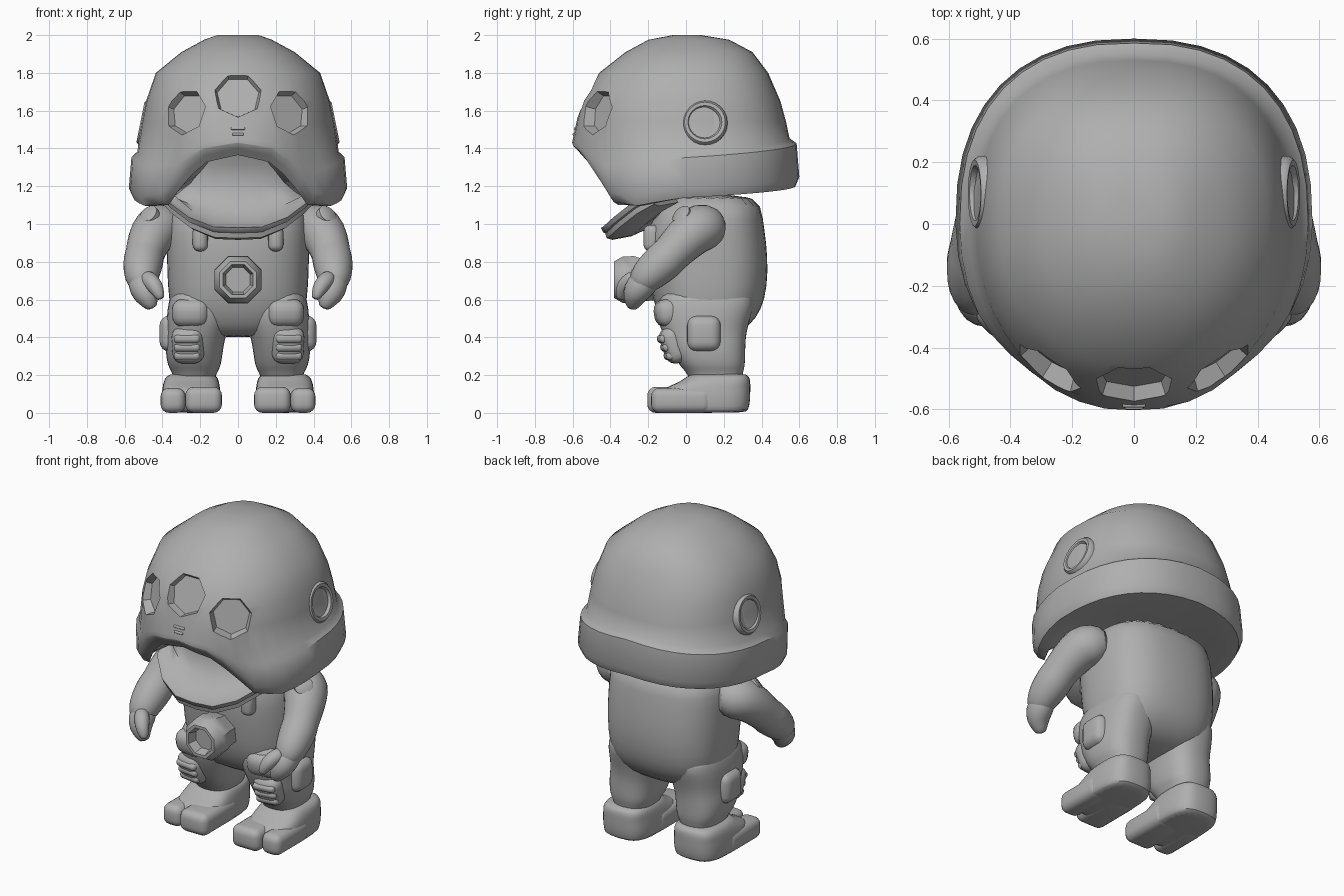
import bpy, bmesh, math
from mathutils import Vector, Matrix

cube = bpy.data.objects.get("Cube")
if cube:
    bpy.data.objects.remove(cube, do_unlink=True)

grey = bpy.data.materials.new("plain_grey")
grey.use_nodes = True
COLOUR = (0.43, 0.43, 0.43, 1)
grey.diffuse_color = COLOUR
grey.node_tree.nodes["Principled BSDF"].inputs["Base Color"].default_value = COLOUR


def finish(name, bm, mirror=False, subsurf=0, angle=50):
    """Turn a bmesh into a shaded object, optionally mirrored across x."""
    bmesh.ops.recalc_face_normals(bm, faces=bm.faces)
    mesh = bpy.data.meshes.new(name)
    bm.to_mesh(mesh)
    bm.free()
    mesh.materials.append(grey)
    obj = bpy.data.objects.new(name, mesh)
    bpy.context.collection.objects.link(obj)
    if mirror:
        obj.modifiers.new("mirror", 'MIRROR').use_clip = False
    if subsurf:
        sub = obj.modifiers.new("smooth", 'SUBSURF')
        sub.levels = sub.render_levels = subsurf
    shade(obj, angle)
    return obj


def shade(obj, angle):
    bpy.ops.object.select_all(action='DESELECT')
    obj.select_set(True)
    bpy.context.view_layer.objects.active = obj
    bpy.ops.object.shade_smooth_by_angle(angle=math.radians(angle))


def loft(name, rings, **kw):
    """Skin a list of equal closed rings and cap both ends."""
    bm = bmesh.new()
    vs = [[bm.verts.new(p) for p in r] for r in rings]
    for a, b in zip(vs, vs[1:]):
        for i in range(len(a)):
            j = (i + 1) % len(a)
            bm.faces.new((a[i], a[j], b[j], b[i]))
    bm.faces.new(vs[0])
    bm.faces.new(vs[-1])
    return finish(name, bm, **kw)


def power(v, n):
    return math.copysign(abs(v) ** (2 / n), v)


def oval(x0, x1, y0, y1, z, n=2.6, seg=24):
    """Horizontal superellipse ring filling the given bounds."""
    out = []
    for k in range(seg):
        a = 2 * math.pi * k / seg
        out.append(((x0 + x1) / 2 + (x1 - x0) / 2 * power(math.sin(a), n),
                    (y0 + y1) / 2 - (y1 - y0) / 2 * power(math.cos(a), n), z))
    return out


def frame(pos, direction):
    return Matrix.Translation(pos) @ Vector(direction).to_track_quat('Z', 'Y').to_matrix().to_4x4()


def circle(m, r, h, seg, spin=0.0):
    return [m @ Vector((r * math.cos(a), r * math.sin(a), h))
            for a in (2 * math.pi * (k + spin) / seg - math.pi / 2 for k in range(seg))]


def lathe(name, profile, seg, pos, direction, spin=0.0, **kw):
    m = frame(pos, direction)
    return loft(name, [circle(m, r, h, seg, spin) for r, h in profile], **kw)


def tube(name, path, seg=14, **kw):
    """Limb along points (x, y, z, radius) with rounded ends."""
    pts = [Vector(p[:3]) for p in path]
    rings = []
    last = len(path) - 1
    for i, p in enumerate(path):
        d = pts[min(i + 1, last)] - pts[max(i - 1, 0)]
        m, r = frame(pts[i], d), p[3]
        if i == 0:
            rings.append(circle(m, r * .6, -r * .7, seg))
        rings.append(circle(m, r, 0, seg))
        if i == last:
            rings.append(circle(m, r * .6, r * .7, seg))
    return loft(name, rings, subsurf=1, **kw)


def block(name, pos, size, bevel, tilt=0, turn=0, **kw):
    """Rounded box, tilted about x and turned about z (degrees)."""
    bm = bmesh.new()
    bmesh.ops.create_cube(bm, size=1)
    bmesh.ops.scale(bm, vec=size, verts=bm.verts)
    bmesh.ops.bevel(bm, geom=bm.edges[:], offset=bevel, segments=4, profile=.5, affect='EDGES')
    m = Matrix.Rotation(math.radians(turn), 4, 'Z') @ Matrix.Rotation(math.radians(tilt), 4, 'X')
    bmesh.ops.transform(bm, matrix=Matrix.Translation(pos) @ m, verts=bm.verts)
    return finish(name, bm, **kw)


def lerp(table, t):
    """Piecewise linear lookup in rows (key, value...) sorted by key."""
    t = min(max(t, table[0][0]), table[-1][0])
    for a, b in zip(table, table[1:]):
        if t <= b[0]:
            f = (t - a[0]) / (b[0] - a[0])
            return [u + (v - u) * f for u, v in zip(a[1:], b[1:])]


# Helmet: height, front, back and side reach
reach = [(1.1, .54, .57, .55), (1.2, .555, .572, .55), (1.42, .605, .555, .53), (1.54, .58, .53, .51),
         (1.65, .553, .5, .487), (1.8, .46, .435, .435), (1.91, .32, .352, .3),
         (1.975, .2, .23, .18), (2.0, .07, .08, .11)]
# Angle from the front: rim height, band top height, band thickness
rim = [(0, 1.4, 1.46, 0), (19, 1.36, 1.43, 0), (31, 1.27, 1.37, 0), (44, 1.12, 1.3, .01),
       (62, 1.095, 1.34, .022), (90, 1.14, 1.38, .028), (180, 1.2, 1.455, .032)]
SEG = 40


def shell(height, scale=1, band=0):
    """Helmet ring; height is a function of (rim, band top, frontness)."""
    out = []
    for k in range(SEG):
        a = 2 * math.pi * k / SEG
        deg = math.degrees(min(a, 2 * math.pi - a))
        low, top, thick = lerp(rim, deg)
        z = height(low, top, max(0, 1 - deg / 60))
        front, back, side = lerp(reach, z)
        n = 2.15 if deg < 90 else 2.4
        depth = (front if deg < 90 else back) + thick * band
        out.append((scale * (side + thick * band) * power(math.sin(a), n),
                    -scale * depth * power(math.cos(a), n), z))
    return out


levels = [row[0] for row in reach[:2:-1]]
rings = [shell(lambda l, t, f, z=z: z) for z in levels]
rings += [shell(lambda l, t, f: t),
          shell(lambda l, t, f: t - .028, 1, 1),
          shell(lambda l, t, f: l + .05 - .02 * f, 1, 1),
          shell(lambda l, t, f: l, .96, 1),
          shell(lambda l, t, f: l - .035 * min(1, 2 * f), .92),
          shell(lambda l, t, f: l + .1 * min(1, 2 * f), .87),
          shell(lambda l, t, f: 1.2 + .3 * f, .5)]
helmet = loft("helmet", rings)

# Three seven-sided recesses cut into the brow
for pos, aim, r in [((0, -.53, 1.69), (0, -.9, .36), .138),
                    ((.28, -.47, 1.595), (.5, -.8, .2), .13),
                    ((-.28, -.47, 1.595), (-.5, -.8, .2), .13)]:
    cutter = lathe("eye_cutter", [(r * .82, -.05), (r, .01), (r * 1.04, .12)], 7, pos, aim)
    cutter.hide_render = True
    cut = helmet.modifiers.new("eye_cut", 'BOOLEAN')
    cut.operation, cut.solver, cut.object = 'DIFFERENCE', 'EXACT', cutter
    bpy.context.view_layer.objects.active = helmet
    bpy.ops.object.modifier_apply(modifier=cut.name)
    bpy.data.objects.remove(cutter, do_unlink=True)
shade(helmet, 42)

# Round ear caps and small marks between the eyes
lathe("ear_cap", [(.12, -.04), (.12, .008), (.108, .022), (.09, .02), (.08, .004)], 24,
      (.495, .1, 1.535), (1, 0, .2), mirror=True)
for z, w in ((1.505, .075), (1.475, .06)):
    block("nose_mark", (0, -.58 - (1.5 - z) * .25, z), (w, .03, .014), .006)

# Lower jaw: lip points, swept as a section with a concave mouth lining
lip = [(0, -.45, .98), (.13, -.44, .985), (.26, -.385, 1.035), (.36, -.29, 1.11), (.41, -.2, 1.16)]
lip = [(-x, y, z) for x, y, z in lip[:0:-1]] + lip
loft("lower_jaw", [[(x * .93, y + .035, z + .005), (x, y, z), (x * .99, y + .012, z - .025),
                    (x * .96, y + .022, z - .028), (x * .97, y + .03, z - .055),
                    (x * .92, y + .06, z - .064), (x * .85, y + .16, z - .045),
                    (x * .75, -.1, z + .04), (x * .8, y * .35, 1.38), (x * .85, y * .65, 1.39),
                    (x * .9, y * .56, 1.31), (x * .92, y * .52, 1.21), (x * .9, y * .62, z * .5 + .58),
                    (x * .9, y * .82, z + .03)] for x, y, z in lip])

# Torso: height, half width, front, back
torso = [(.4, .16, -.03, .2), (.43, .27, -.09, .3), (.5, .345, -.14, .375), (.6, .37, -.18, .422),
         (.75, .378, -.2, .438), (.9, .38, -.215, .428), (1.02, .375, -.2, .41), (1.17, .34, -.12, .39)]
loft("torso", [oval(-w, w, f, b, z) for z, w, f, b in torso], subsurf=1)

# Eight-sided chest valve and strap ends
lathe("chest_valve", [(.115, -.08), (.125, .03), (.135, .06), (.133, .12), (.105, .165), (.086, .165),
                      (.07, .11)], 8, (0, -.215, .705), (0, -1, 0), spin=.5, angle=40)
block("strap_end", (.2, -.18, .925), (.08, .09, .14), .035, mirror=True)

# Arms, hands and shoulder buttons
tube("arm", [(.39, .11, .985, .13), (.435, .06, .98, .134), (.475, -.02, .905, .118), (.495, -.085, .835, .104),
             (.5, -.11, .81, .112), (.51, -.19, .74, .1), (.51, -.23, .7, .084)], mirror=True)
tube("hand", [(.51, -.2, .71, .075), (.5, -.25, .665, .082), (.485, -.275, .62, .07),
              (.465, -.28, .58, .045)], mirror=True)
tube("thumb", [(.475, -.28, .71, .05), (.435, -.335, .67, .045), (.415, -.345, .62, .03)], 10, mirror=True)
lathe("shoulder_button", [(.055, -.03), (.055, .004), (.045, .012)], 20,
      (.475, -.025, 1.05), (.55, -.6, .6), mirror=True)

# Legs: height, inner, outer, front, back
leg = [(.16, .12, .35, .02, .3), (.21, .115, .345, .005, .3), (.235, .095, .365, -.02, .31),
       (.28, .085, .38, -.055, .315), (.36, .075, .385, -.1, .315), (.42, .06, .375, -.125, .32),
       (.5, .04, .38, -.155, .34), (.59, .05, .37, -.155, .37), (.68, .08, .34, -.1, .34)]
loft("leg", [oval(i, o, f, b, z) for z, i, o, f, b in leg], mirror=True, subsurf=1)

# Thigh pad, ridged knee pad and side knob
block("thigh_pad", (.25, -.095, .53), (.2, .14, .15), .06, 8, 8, mirror=True)
block("knee_pad", (.265, -.065, .36), (.17, .12, .2), .055, 20, 8, mirror=True)
for z, y in ((.405, -.09), (.36, -.072), (.315, -.054)):
    block("knee_ridge", (.265, y, z), (.14, .12, .045), .02, 20, 8, mirror=True)
block("side_knob", (.36, .095, .42), (.11, .18, .19), .052, mirror=True)

# Boots with a split toe: height, inner, outer, front, back
boot = [(.0, .11, .385, -.1, .31), (.012, .095, .4, -.13, .332), (.06, .088, .405, -.15, .34),
        (.1, .09, .405, -.14, .342), (.135, .095, .4, -.11, .342), (.165, .1, .395, -.03, .342),
        (.195, .11, .38, .005, .335), (.21, .14, .35, .04, .31)]
loft("boot", [oval(i, o, f, b, z, 3.2) for z, i, o, f, b in boot], mirror=True, subsurf=1)
block("inner_toe", (.182, -.035, .069), (.194, .34, .138), .045, mirror=True)
block("outer_toe", (.344, -.025, .066), (.132, .32, .132), .045, mirror=True)
